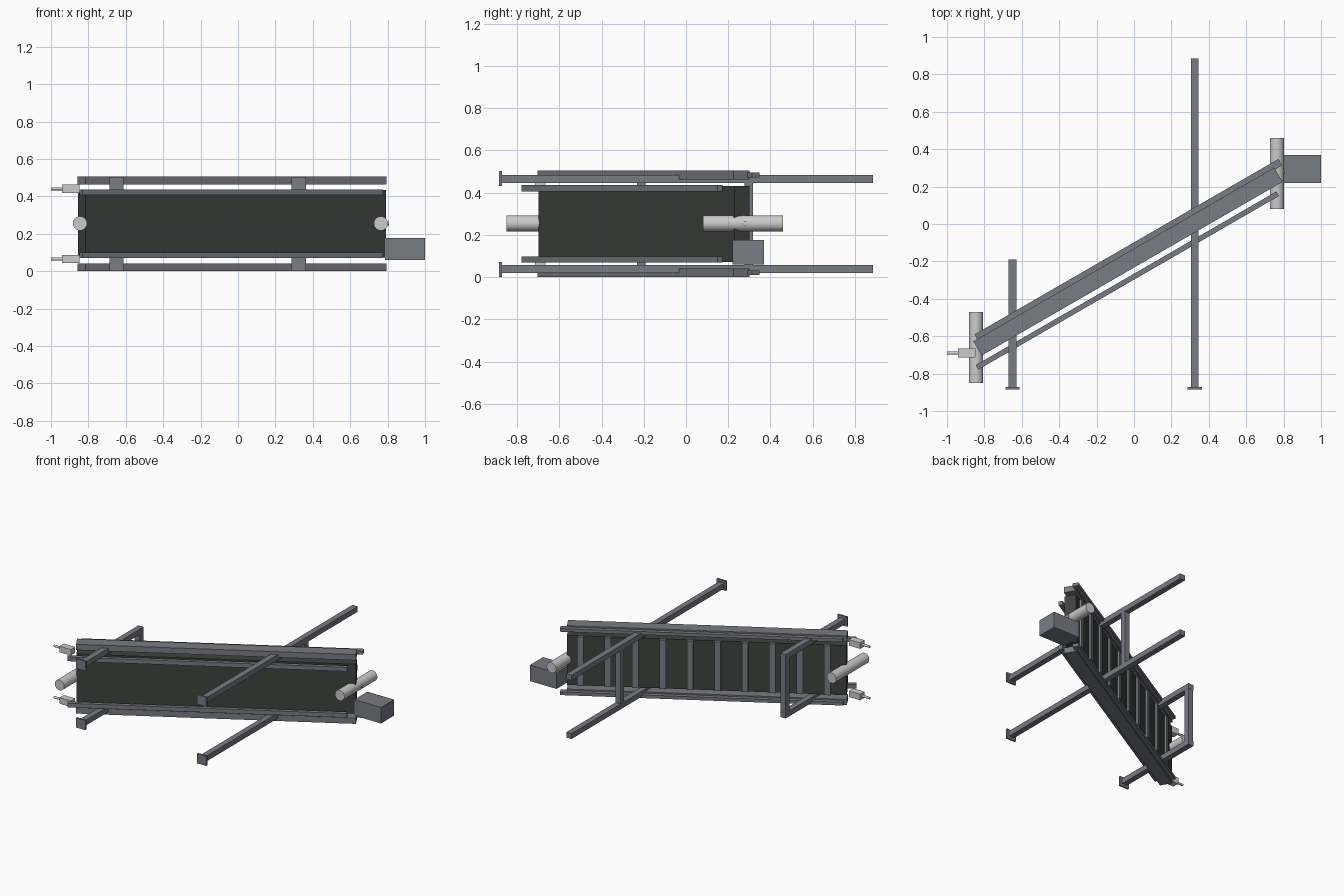
import bpy, math
from mathutils import Vector, Matrix

if "Cube" in bpy.data.objects:
    bpy.data.objects.remove(bpy.data.objects["Cube"])

TILT = Matrix.Rotation(math.radians(30), 4, 'Z')   # slope of the conveyor
ZC = 0.2525                                        # mid plane, parts mirror about it


def material(name, rgb):
    m = bpy.data.materials.new(name)
    m.diffuse_color = (*rgb, 1)
    m.use_nodes = True
    m.node_tree.nodes["Principled BSDF"].inputs["Base Color"].default_value = m.diffuse_color
    return m


STEEL = material("painted_steel", (0.19, 0.20, 0.23))
RUBBER = material("belt_rubber", (0.05, 0.055, 0.05))
LIGHT = material("bare_metal", (0.6, 0.6, 0.6))


def box(name, x, y, z, mat=STEEL, tilted=False):
    """Box from (min, max) ranges; tilted boxes live in the sloped frame."""
    bpy.ops.mesh.primitive_cube_add(size=1)
    o = bpy.context.object
    o.name = name
    o.data.transform(Matrix.Diagonal((x[1] - x[0], y[1] - y[0], z[1] - z[0], 1)))
    o.data.transform(Matrix.Translation((sum(x) / 2, sum(y) / 2, sum(z) / 2)))
    if tilted:
        o.data.transform(TILT)
    o.data.materials.append(mat)
    return o


def pair(name, x, y, z, mat=STEEL, tilted=False):
    """Upper box plus its mirror about the mid plane."""
    box(name + "_upper", x, y, z, mat, tilted)
    box(name + "_lower", x, y, (2 * ZC - z[1], 2 * ZC - z[0]), mat, tilted)


def rod(name, a, b, r, n=32):
    a, b = Vector(a), Vector(b)
    bpy.ops.mesh.primitive_cylinder_add(vertices=n, radius=r, depth=(b - a).length,
                                        location=(a + b) / 2)
    o = bpy.context.object
    o.name = name
    o.rotation_euler = (b - a).to_track_quat('Z', 'Y').to_euler()
    o.data.materials.append(LIGHT)
    bpy.ops.object.shade_smooth_by_angle()


# sloped belt, side beams, guide rails and return rails
box("belt", (-1.055, 0.80), (-0.198, -0.116), (0.072, 0.433), RUBBER, True)
pair("side_beam", (-1.057, 0.80), (-0.202, -0.114), (0.463, 0.505), tilted=True)
pair("guide_rail", (-1.034, 0.843), (-0.125, -0.085), (0.472, 0.495), tilted=True)
pair("return_rail", (-1.11, 0.746), (-0.258, -0.23), (0.406, 0.436), tilted=True)

# cleats across the back of the belt
for i in range(10):
    u = 0.71 - 0.182 * i
    box(f"cleat_{i}", (u - 0.021, u + 0.021), (-0.118, -0.102), (0.073, 0.432), tilted=True)

# leg frames: posts, foot plates and a cross bar
for name, x, top, bar in (("short", -0.65, -0.19, -0.212), ("tall", 0.325, 0.885, 0.297)):
    pair(name + "_leg", (x - 0.021, x + 0.021), (-0.875, top), (0.446, 0.485))
    pair(name + "_foot", (x - 0.038, x + 0.038), (-0.885, -0.872), (0.433, 0.503))
    box(name + "_cross_bar", (x - 0.02, x + 0.02), (bar - 0.021, bar + 0.021), (0.04, 0.465))

# end rollers and drive shaft
rod("tail_roller", (-0.845, -0.85, 0.255), (-0.845, -0.47, 0.255), 0.038)
rod("head_roller", (0.764, 0.08, 0.255), (0.764, 0.46, 0.255), 0.038)
rod("drive_shaft", (0.76, 0.28, 0.255), (0.808, 0.28, 0.255), 0.01, 16)

# motor housing
box("motor_housing", (0.785, 1.0), (0.22, 0.37), (0.06, 0.177))

# belt tensioners
pair("tensioner_block", (-0.94, -0.848), (-0.715, -0.665), (0.418, 0.462), LIGHT)
for side, z in (("upper", 0.44), ("lower", 2 * ZC - 0.44)):
    rod("tensioner_screw_" + side, (-1.0, -0.69, z), (-0.93, -0.69, z), 0.008, 16)
